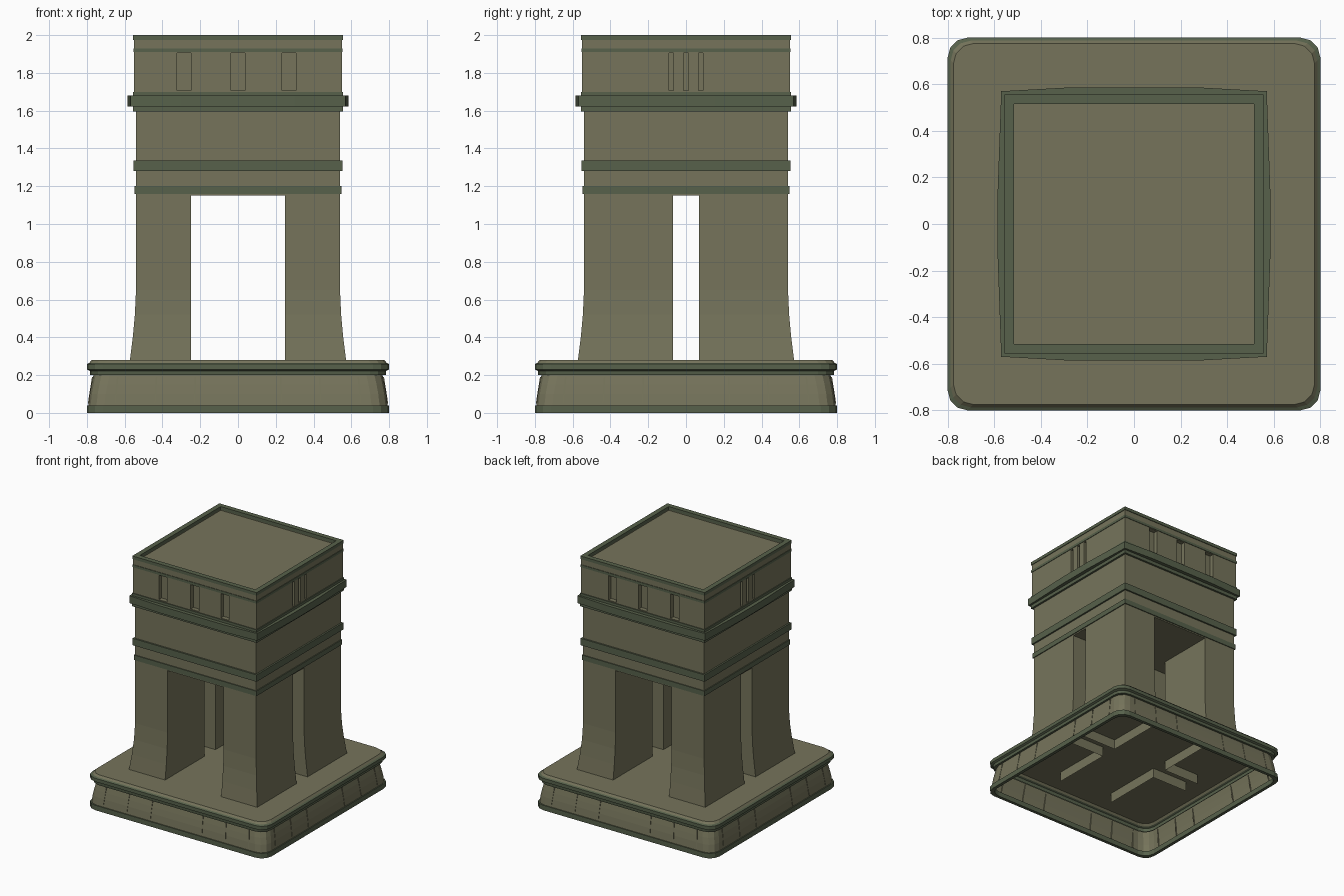
import bpy, bmesh, math
from mathutils import Vector

if "Cube" in bpy.data.objects:
    bpy.data.objects.remove(bpy.data.objects["Cube"])


def material(name, rgb):
    m = bpy.data.materials.new(name)
    m.diffuse_color = (*rgb, 1)
    m.use_nodes = True
    m.node_tree.nodes["Principled BSDF"].inputs["Base Color"].default_value = m.diffuse_color
    return m


STONE = material("stone", (0.18, 0.175, 0.105))
TRIM = material("trim", (0.095, 0.12, 0.07))


def make(name, bm, mat):
    bmesh.ops.recalc_face_normals(bm, faces=bm.faces)
    me = bpy.data.meshes.new(name)
    bm.to_mesh(me)
    bm.free()
    ob = bpy.data.objects.new(name, me)
    bpy.context.collection.objects.link(ob)
    me.materials.append(mat)
    return ob


def square(h):
    return [(h, h), (-h, h), (-h, -h), (h, -h)]


def rounded(h, r=0.085, n=3):
    pts = []
    for q in range(4):
        cx, cy = [(1, 1), (-1, 1), (-1, -1), (1, -1)][q]
        for i in range(n + 1):
            a = math.pi / 2 * (q + i / n)
            pts.append((cx * (h - r) + r * math.cos(a), cy * (h - r) + r * math.sin(a)))
    return pts


def bowed(h):
    b = h + 0.015
    return [(h, h), (.3, b), (-.3, b), (-h, h), (-b, .15), (-b, -.15),
            (-h, -h), (-.3, -b), (.3, -b), (h, -h), (b, -.15), (b, .15)]


def loft(name, profile, mat, outline=square, loop=False, caps=(False, False)):
    """Stack outlines along a (half width, z) profile."""
    bm = bmesh.new()
    rings = [[bm.verts.new((x, y, z)) for x, y in outline(h)] for h, z in profile]
    pairs = list(zip(rings, rings[1:])) + ([(rings[-1], rings[0])] if loop else [])
    for a, b in pairs:
        for i in range(len(a)):
            j = (i + 1) % len(a)
            bm.faces.new((a[i], a[j], b[j], b[i]))
    for on, ring in zip(caps, (rings[0], rings[-1])):
        if on:
            bm.faces.new(ring)
    return make(name, bm, mat)


def band(name, half, z0, z1, inner=0.52, mat=TRIM, outline=square):
    return loft(name, [(inner, z0), (half, z0), (half, z1), (inner, z1)], mat, outline, loop=True)


def box(bm, x0, x1, y0, y1, z0, z1):
    vs = bmesh.ops.create_cube(bm, size=1)["verts"]
    for v in vs:
        v.co = Vector(((x0 + x1) / 2 + v.co.x * (x1 - x0),
                       (y0 + y1) / 2 + v.co.y * (y1 - y0),
                       (z0 + z1) / 2 + v.co.z * (z1 - z0)))
    return vs


# hollow base: sloped wall, foot band, moulding and top plate
loft("base_wall", [(.792, .04), (.785, .1), (.776, .15), (.765, .2)], STONE, rounded)
band("base_foot", .80, 0, .04, .775, TRIM, rounded)
loft("base_moulding", [(.765, .2), (.782, .2), (.785, .222), (.80, .23), (.80, .258), (.787, .265)],
     TRIM, rounded)
loft("base_top", [(.787, .265), (.775, .28)], STONE, rounded, caps=(False, True))

# thin leaning ribs on the base wall
bm = bmesh.new()
for side in range(4):
    c, s = round(math.cos(side * math.pi / 2)), round(math.sin(side * math.pi / 2))
    for x in (-.65, -.44, -.23, .23, .44, .65):
        for v in box(bm, x - .004, x + .004, -.005, .005, .05, .19):
            t = (v.co.z - .05) / .14
            px, py = v.co.x * (1 - .02 * t), v.co.y - .79 + .022 * t
            v.co.x, v.co.y = c * px - s * py, s * px + c * py
make("base_ribs", bm, STONE)

# four flared legs, inner faces continue below the base top
bm = bmesh.new()
levels = [(.572, .28), (.557, .4), (.546, .52), (.54, .65), (.54, 1.15)]
IX, IY = .25, .07
cols = [[bm.verts.new(p) for p in ((IX, IY, z), (o, IY, z), (o, o, z), (IX, o, z))] for o, z in levels]
for a, b in zip(cols, cols[1:]):
    for i in range(4):
        j = (i + 1) % 4
        bm.faces.new((a[i], a[j], b[j], b[i]))
o = levels[0][0]
low = [bm.verts.new(p) for p in ((IX, o, .2), (IX, IY, .2), (o, IY, .2))]
top = [cols[0][3], cols[0][0], cols[0][1]]
for i in range(2):
    bm.faces.new((low[i], low[i + 1], top[i + 1], top[i]))
legs = make("legs", bm, STONE)
legs.modifiers.new("mirror", "MIRROR").use_axis = (True, True, False)

# tower body above the passages
loft("body", [(.54, 1.15), (.54, 1.65)], STONE, caps=(True, True))
band("lower_band", .547, 1.16, 1.2)
band("middle_band", .553, 1.28, 1.335)
band("cornice_core", .556, 1.595, 1.7)
band("cornice", .57, 1.622, 1.68, mat=TRIM, outline=bowed)

# attic with recessed window slots
attic = loft("attic", [(.55, 1.65), (.55, 1.97)], STONE, caps=(True, True))
bm = bmesh.new()
for s in (-1, 1):
    y0, y1 = sorted((s * .515, s * .6))
    for x in (-.285, 0, .27):
        box(bm, x - .037, x + .037, y0, y1, 1.708, 1.905)
    for y in (-.078, 0, .078):
        box(bm, y0, y1, y - .012, y + .012, 1.708, 1.905)
cutter = make("window_cutter", bm, STONE)
cutter.hide_render = True
cutter.hide_viewport = True
mod = attic.modifiers.new("windows", "BOOLEAN")
mod.operation, mod.object, mod.solver = "DIFFERENCE", cutter, "EXACT"

# top bands and raised roof rim
band("attic_band", .554, 1.91, 1.93)
band("roof_rim", .555, 1.975, 2.0, .515)
band("rim_base", .55, 1.965, 1.976, .515, STONE)
